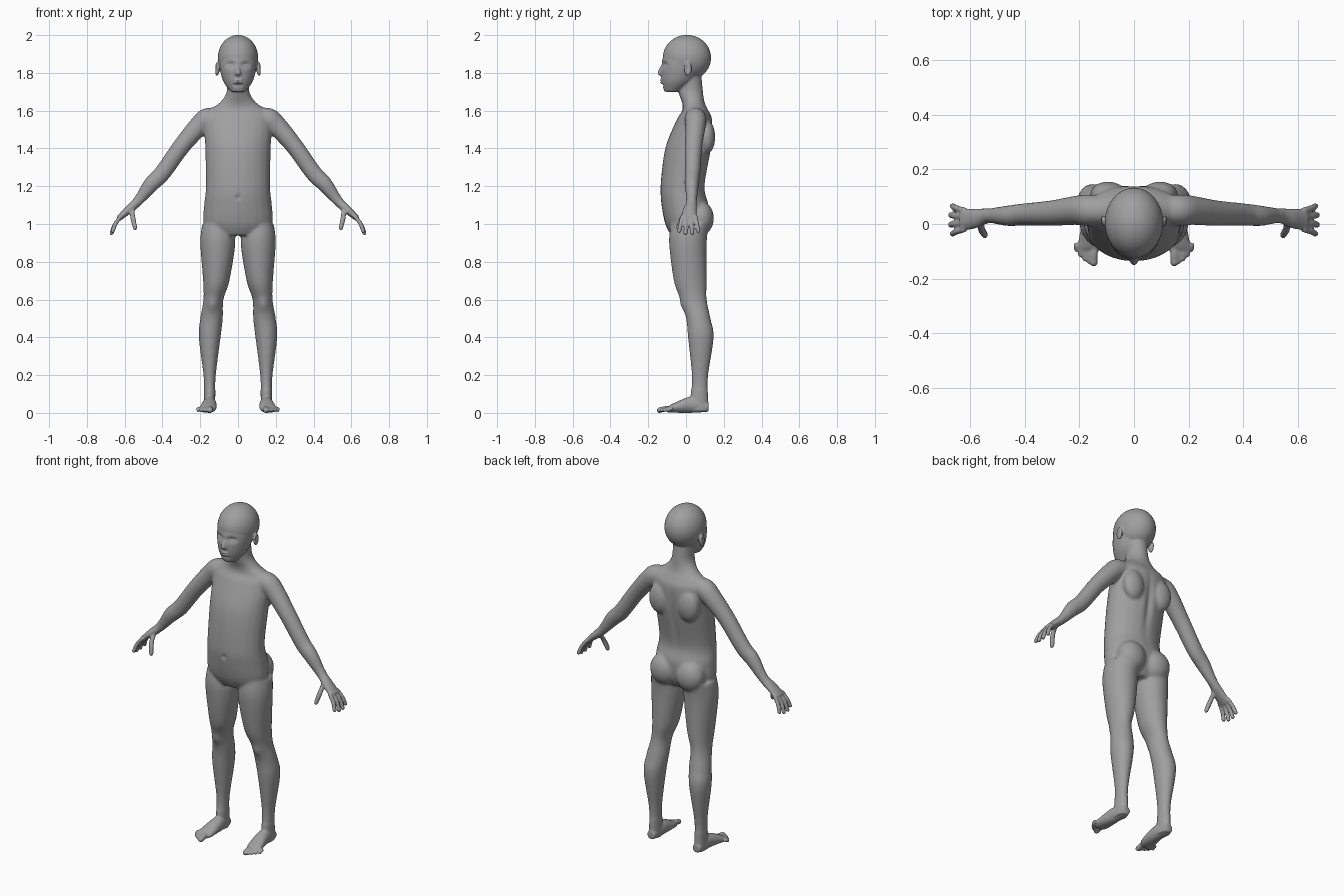
import bpy, bmesh, math
from mathutils import Vector, Matrix

old = bpy.data.objects.get("Cube")
if old:
    bpy.data.objects.remove(old)

X, Y, Z = Vector((1, 0, 0)), Vector((0, 1, 0)), Vector((0, 0, 1))
bm = bmesh.new()


def smooth_path(rows, steps=6):
    """Catmull-Rom interpolation through rows of numbers."""
    padded = [rows[0], *rows, rows[-1]]
    path = []
    for before, start, end, after in zip(padded, padded[1:], padded[2:], padded[3:]):
        for i in range(steps):
            t = i / steps
            path.append([0.5 * (2 * q + (r - p) * t + (2 * p - 5 * q + 4 * r - s) * t * t
                                + (3 * q - p - 3 * r + s) * t ** 3)
                         for p, q, r, s in zip(before, start, end, after)])
    return path + [list(rows[-1])]


def loft(rows, across, other=None, side=1, segments=24):
    """Closed tube through rows of (x, y, z, radius across, other radius)."""
    rows = smooth_path(rows)
    centres = [Vector(row[:3]) for row in rows]
    last = len(rows) - 1
    rings = []
    for i, (centre, row) in enumerate(zip(centres, rows)):
        along = centres[min(i + 1, last)] - centres[max(i - 1, 0)]
        second = other or along.cross(across).normalized()
        ring = []
        for k in range(segments):
            angle = math.tau * k / segments
            point = centre + across * (row[3] * math.cos(angle)) + second * (row[4] * math.sin(angle))
            ring.append(bm.verts.new((point.x * side, point.y, point.z)))
        rings.append(ring)
    faces = [bm.faces.new(rings[0]), bm.faces.new(rings[-1])]
    for lower, upper in zip(rings, rings[1:]):
        for k in range(segments):
            faces.append(bm.faces.new((lower[k - 1], upper[k - 1], upper[k], lower[k])))
    bmesh.ops.recalc_face_normals(bm, faces=faces)


def upright(rows, side=1):
    """Loft of level rings from rows of (z, centre x, half width, front y, back y)."""
    loft([(x, (front + back) / 2, z, half, (back - front) / 2)
          for z, x, half, front, back in rows], X, Y, side)


def ball(centre, radii, side=1):
    x, y, z = centre
    place = Matrix.Translation((x * side, y, z)) @ Matrix.Diagonal((*radii, 1))
    bmesh.ops.create_uvsphere(bm, u_segments=32, v_segments=20, radius=1, matrix=place)


def digit(points, radius, side, across, other=None):
    """Finger or toe with a rounded tip."""
    loft([(*point, radius, radius) for point in points], across, other, side)
    ball(points[-1], (radius, radius, radius), side)


# Torso and neck
upright([(.94, 0, .12, -.08, .08), (1, 0, .18, -.11, .11), (1.1, 0, .18, -.13, .12),
         (1.2, 0, .17, -.135, .1), (1.4, 0, .174, -.11, .135), (1.55, 0, .18, -.05, .14),
         (1.6, 0, .16, -.02, .12), (1.64, 0, .1, -.02, .1), (1.7, 0, .06, -.04, .09),
         (1.8, 0, .06, -.04, .08)])

# Skull, then face and jaw
ball((0, .005, 1.88), (.107, .128, .121))
upright([(1.7, 0, .04, -.115, -.03), (1.76, 0, .08, -.13, .05),
         (1.85, 0, .1, -.13, .1), (1.92, 0, .09, -.11, .1)])

# Nose and lips
loft([(0, -.12, 1.85, .008, .008), (0, -.138, 1.8, .014, .013), (0, -.128, 1.785, .012, .008)], X, Y)
for height in (1.761, 1.749):
    ball((0, -.127, height), (.025, .012, .006))

for side in (1, -1):
    # Ear, buttock and shoulder blade
    ball((.112, .01, 1.82), (.012, .02, .037), side)
    ball((.085, .078, 1.03), (.085, .07, .09), side)
    ball((.095, .11, 1.46), (.065, .045, .09), side)

    # Leg
    upright([(1, .11, .08, -.08, .12), (.9, .107, .093, -.09, .11), (.7, .115, .07, -.065, .11),
             (.6, .13, .053, -.03, .11), (.5, .14, .06, 0, .13), (.4, .15, .058, .01, .147),
             (.2, .15, .033, .03, .118), (.1, .15, .03, .025, .116), (.01, .15, .03, .02, .12)], side)

    # Foot
    loft([(.15, .12, .03, .024, .024), (.15, .03, .043, .036, .043),
          (.16, -.07, .025, .045, .024), (.17, -.1, .016, .04, .014)], X, Z, side)

    # Toes, stepping back from the big toe
    for i in range(5):
        x, y = .147 + .016 * i, -.14 + .003 * i * i
        digit([(x, -.07, .02), (x, (y - .07) / 2, .022), (x, y, .014)],
              .0095 if i else .015, side, X, Z)

    # Arm and palm
    loft([(.1, .05, 1.56, .05, .05), (.16, .05, 1.555, .058, .06), (.21, .05, 1.515, .054, .054),
          (.3, .04, 1.41, .047, .047), (.4, .035, 1.27, .041, .045), (.46, .03, 1.21, .038, .042),
          (.53, .03, 1.12, .028, .027), (.58, .02, 1.075, .036, .022),
          (.63, .015, 1.03, .041, .015)], Y, None, side)

    # Fingers, fanned about the middle of the palm
    for i in range(4):
        fan = i - 1.5
        length = 1 - .06 * fan * fan
        base = Vector((.617, .015 + .0225 * fan, 1.045))
        middle = base + Vector((.036, .007 * fan, -.05)) * length
        tip = base + Vector((.053, .013 * fan, -.095)) * length
        digit([base, middle, tip], .0112, side, Y)

    # Thumb
    digit([(.56, .01, 1.08), (.557, -.02, 1.035), (.543, -.04, .98)], .0135, side, Y)

mesh = bpy.data.meshes.new("body")
bm.to_mesh(mesh)
bm.free()
body = bpy.data.objects.new("body", mesh)
bpy.context.collection.objects.link(body)
bpy.context.view_layer.objects.active = body
body.select_set(True)

# Fuse all parts into one skin
fuse = body.modifiers.new("fuse", 'REMESH')
fuse.mode = 'VOXEL'
fuse.voxel_size = 0.0055
bpy.ops.object.modifier_apply(modifier=fuse.name)


# Soften broad forms strongly, but head, hands and feet only a little
def is_broad(point):
    return .12 < point.z < 1.69 and abs(point.x) < .54


for name, wanted, passes in (("broad forms", True, 30), ("fine forms", False, 3)):
    group = body.vertex_groups.new(name=name)
    group.add([v.index for v in body.data.vertices if is_broad(v.co) == wanted], 1, 'REPLACE')
    soften = body.modifiers.new("soften", 'SMOOTH')
    soften.iterations = passes
    soften.vertex_group = group.name
    bpy.ops.object.modifier_apply(modifier=soften.name)


def press(centre, reach, push):
    """Push the skin near a point, fading out with distance."""
    for vertex in body.data.vertices:
        offset = vertex.co - Vector(centre)
        distance = sum((part / size) ** 2 for part, size in zip(offset, reach))
        if distance < 9:
            vertex.co += push * math.exp(-distance)


# Mouth line, chin hollow, spine groove and navel
press((0, -.14, 1.755), (.026, .03, .004), Y * .006)
press((0, -.12, 1.735), (.03, .03, .008), Y * .005)
press((0, .14, 1.35), (.02, .05, .17), Y * -.012)
press((0, -.14, 1.14), (.012, .03, .014), Y * .008)

# Eye sockets and lids, ear hollows and kneecaps
for side in (1, -1):
    press((.04 * side, -.12, 1.842), (.024, .04, .015), Y * .016)
    press((.04 * side, -.11, 1.838), (.014, .04, .008), Y * -.007)
    press((.125 * side, .008, 1.825), (.02, .01, .02), X * (-.009 * side))
    press((.135 * side, -.02, .57), (.03, .03, .035), Y * -.008)

skin = bpy.data.materials.new("plain grey")
skin.use_nodes = True
grey = (.35, .35, .35, 1)
skin.diffuse_color = grey
skin.node_tree.nodes["Principled BSDF"].inputs["Base Color"].default_value = grey
body.data.materials.clear()
body.data.materials.append(skin)
bpy.ops.object.shade_smooth()
